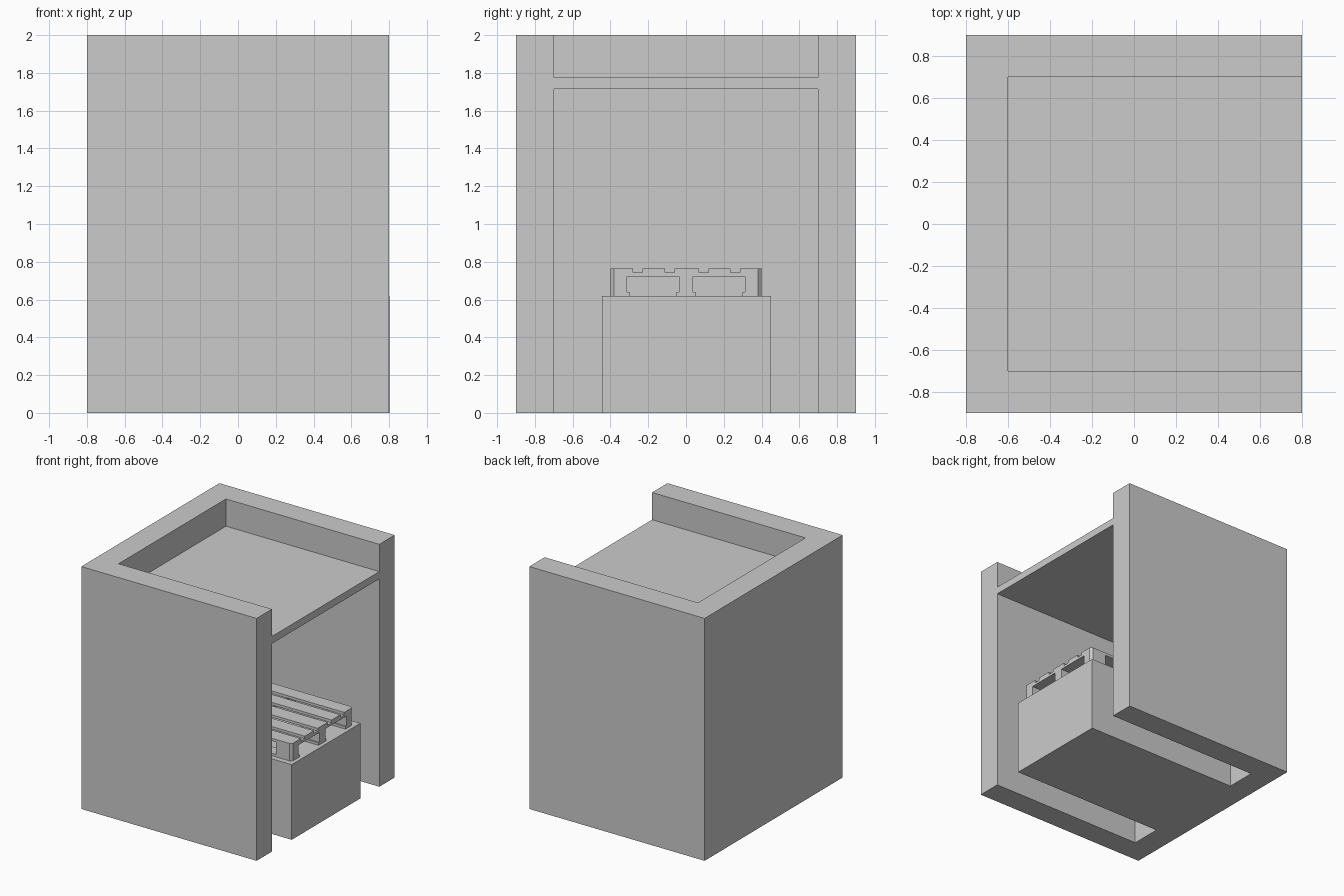
import bpy, bmesh
from mathutils import Vector

if "Cube" in bpy.data.objects:
    bpy.data.objects.remove(bpy.data.objects["Cube"])

PX, HX, HY = 0.17, 0.6, 0.4      # pallet centre x and half sizes
Z0, Z1 = 0.62, 0.764             # pallet bottom and top
CH = 0.018                       # pallet corner chamfer


def finish(name, bm):
    bmesh.ops.recalc_face_normals(bm, faces=bm.faces)
    me = bpy.data.meshes.new(name)
    bm.to_mesh(me)
    bm.free()
    ob = bpy.data.objects.new(name, me)
    bpy.context.collection.objects.link(ob)
    return ob


def prism(name, pts, z0, z1):
    bm = bmesh.new()
    f = bm.faces.new([bm.verts.new((x, y, z0)) for x, y in pts])
    up = bmesh.ops.extrude_face_region(bm, geom=[f])
    verts = [v for v in up["geom"] if isinstance(v, bmesh.types.BMVert)]
    bmesh.ops.translate(bm, vec=(0, 0, z1 - z0), verts=verts)
    # keep the bottom face closed
    if not any(all(abs(v.co.z - z0) < 1e-6 for v in g.verts) for g in bm.faces):
        bm.faces.new([v for v in bm.verts if abs(v.co.z - z0) < 1e-6][:len(pts)])
    return finish(name, bm)


def box(name, x0, x1, y0, y1, z0, z1):
    return prism(name, [(x0, y0), (x1, y0), (x1, y1), (x0, y1)], z0, z1)


def timber(name, x0, x1, y0, y1, z0, z1):
    """Pallet piece, trimmed by the four chamfered pallet corners."""
    ob = box(name, x0, x1, y0, y1, z0, z1)
    bm = bmesh.new()
    bm.from_mesh(ob.data)
    for sx in (-1, 1):
        for sy in (-1, 1):
            bmesh.ops.bisect_plane(
                bm, geom=bm.verts[:] + bm.edges[:] + bm.faces[:],
                plane_co=Vector((PX + sx * (HX - CH), sy * HY, 0)),
                plane_no=Vector((sx, sy, 0)), clear_outer=True)
            rim = [e for e in bm.edges if e.is_boundary]
            if rim:
                bmesh.ops.holes_fill(bm, edges=rim)
    bmesh.ops.recalc_face_normals(bm, faces=bm.faces)
    bm.to_mesh(ob.data)
    bm.free()


# U-shaped enclosure, open toward +x
prism("enclosure_walls", [(0.8, -0.9), (0.8, -0.7), (-0.6, -0.7), (-0.6, 0.7),
                          (0.8, 0.7), (0.8, 0.9), (-0.8, 0.9), (-0.8, -0.9)], 0, 2)
# Roof slab and plinth
box("roof_slab", -0.6, 0.8, -0.7, 0.7, 1.715, 1.775)
box("plinth", -0.6, 0.802, -0.445, 0.45, 0, Z0)

# Deck boards along x
for i, (a, b) in enumerate([(-0.4, -0.28), (-0.23, -0.11), (-0.06, 0.07),
                            (0.12, 0.235), (0.285, 0.4)]):
    timber(f"deck_board_{i}", PX - HX, PX + HX, a, b, 0.742, Z1)

# Cross boards, blocks and bottom runners
for i, (a, b) in enumerate([(-0.6, -0.455), (-0.0725, 0.0725), (0.455, 0.6)]):
    timber(f"cross_board_{i}", PX + a, PX + b, -HY, HY, 0.722, 0.742)
    for j, (c, d) in enumerate([(-0.4, -0.312), (-0.038, 0.038), (0.312, 0.4)]):
        timber(f"pallet_block_{i}_{j}", PX + a, PX + b, c, d, 0.64, 0.722)
for j, (c, d) in enumerate([(-0.4, -0.3), (-0.05, 0.05), (0.3, 0.4)]):
    timber(f"bottom_runner_{j}", PX - HX, PX + HX, c, d, Z0, 0.64)
